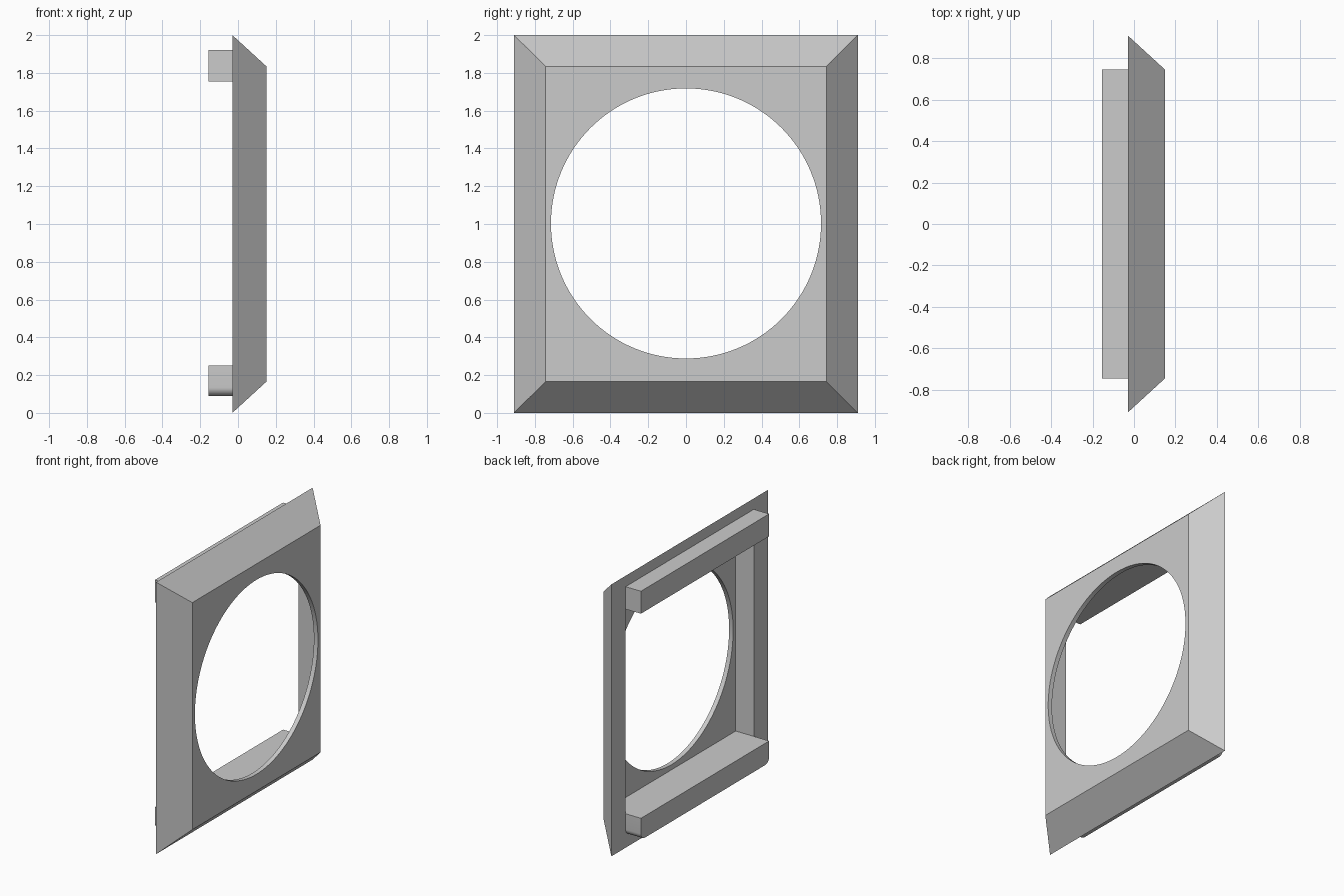
import bpy, bmesh
from math import radians, pi

cube = bpy.data.objects.get("Cube")
if cube:
    bpy.data.objects.remove(cube, do_unlink=True)

grey = bpy.data.materials.new("light_grey")
GREY = (0.6, 0.6, 0.6, 1)
grey.diffuse_color = GREY
grey.use_nodes = True
grey.node_tree.nodes["Principled BSDF"].inputs["Base Color"].default_value = GREY

BACK, INNER, FRONT = -0.03, 0.117, 0.15   # depths of rim, plate back, plate front
TAIL = -0.155                             # rear of the rails
HALF_Y, OPEN_Y = 0.91, 0.745
SLOPE = 0.165
HOLE_R = 0.715


def box(bm, x, y, z):
    """Axis-aligned box from (min, max) pairs."""
    verts = bmesh.ops.create_cube(bm, size=1)["verts"]
    for v in verts:
        v.co = [a if c < 0 else b for c, (a, b) in zip(v.co, (x, y, z))]
    return verts


def make(name, bm):
    bmesh.ops.recalc_face_normals(bm, faces=bm.faces[:])
    mesh = bpy.data.meshes.new(name)
    bm.to_mesh(mesh)
    bm.free()
    mesh.materials.append(grey)
    obj = bpy.data.objects.new(name, mesh)
    bpy.context.collection.objects.link(obj)
    return obj


def select_only(obj):
    bpy.ops.object.select_all(action='DESELECT')
    obj.select_set(True)
    bpy.context.view_layer.objects.active = obj


def cut(target, cutter):
    """Subtract the cutter and discard it."""
    cutter.hide_render = True
    mod = target.modifiers.new("cut", 'BOOLEAN')
    mod.operation, mod.solver, mod.object = 'DIFFERENCE', 'EXACT', cutter
    select_only(target)
    bpy.ops.object.modifier_apply(modifier=mod.name)
    bpy.data.objects.remove(cutter, do_unlink=True)


def smooth(obj):
    select_only(obj)
    bpy.ops.object.shade_smooth_by_angle(angle=radians(30))


# Frame: a block tapering towards its front plate
bm = bmesh.new()
for v in box(bm, (BACK, FRONT), (-HALF_Y, HALF_Y), (0, 2)):
    if v.co.x > 0:
        v.co.y -= SLOPE if v.co.y > 0 else -SLOPE
        v.co.z -= SLOPE if v.co.z > 1 else -SLOPE
frame = make("bezel_frame", bm)

# Rectangular recess behind the plate
bm = bmesh.new()
box(bm, (BACK - 0.1, INNER), (-OPEN_Y, OPEN_Y), (0.25, 1.755))
cut(frame, make("recess_cutter", bm))

# Round opening through the plate
bm = bmesh.new()
bmesh.ops.create_cone(bm, cap_ends=True, segments=128, radius1=HOLE_R,
                      radius2=HOLE_R, depth=1)
hole = make("hole_cutter", bm)
hole.rotation_euler.y = pi / 2
hole.location.z = 1.003
bpy.context.view_layer.update()
cut(frame, hole)
smooth(frame)

# Mounting rails on the rear; the lower one has rounded bottom corners
for name, z, rounded in (("upper_rail", (1.755, 1.92), False),
                         ("lower_rail", (0.09, 0.25), True)):
    bm = bmesh.new()
    box(bm, (TAIL, BACK), (-OPEN_Y, OPEN_Y), z)
    if rounded:
        corners = [e for e in bm.edges
                   if all(v.co.z < 0.1 for v in e.verts)
                   and abs(e.verts[0].co.y - e.verts[1].co.y) < 0.01]
        bmesh.ops.bevel(bm, geom=corners, offset=0.045, segments=8,
                        profile=0.5, affect='EDGES')
    smooth(make(name, bm))
